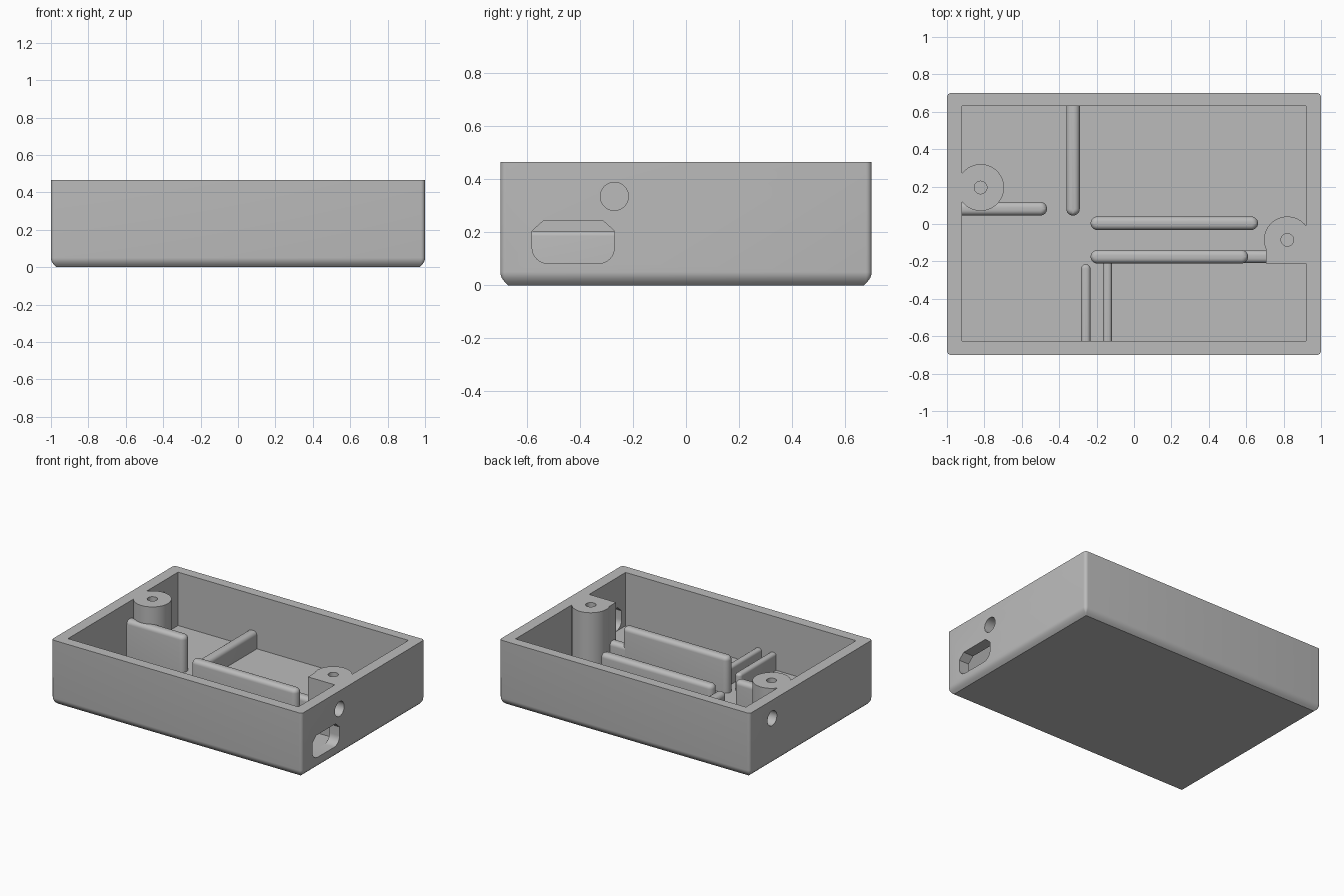
import bpy, bmesh, math

old = bpy.data.objects.get("Cube")
if old:
    bpy.data.objects.remove(old, do_unlink=True)

HEIGHT, FLOOR, LOW, TALL = 0.465, 0.08, 0.205, 0.34
WALL_X, FRONT_Y, BACK_Y = 0.92, -0.625, 0.63

grey = bpy.data.materials.new("matte grey")
grey.use_nodes = True
colour = (0.5, 0.5, 0.5, 1)
grey.diffuse_color = colour
grey.node_tree.nodes["Principled BSDF"].inputs["Base Color"].default_value = colour


def loft(name, loops):
    """Closed solid through a stack of loops with equal point counts."""
    bm = bmesh.new()
    rings = [[bm.verts.new(p) for p in loop] for loop in loops]
    for a, b in zip(rings, rings[1:]):
        for i in range(len(a)):
            j = (i + 1) % len(a)
            bm.faces.new((a[i], a[j], b[j], b[i]))
    bm.faces.new(rings[0][::-1])
    bm.faces.new(rings[-1])
    bmesh.ops.recalc_face_normals(bm, faces=bm.faces)
    mesh = bpy.data.meshes.new(name)
    bm.to_mesh(mesh)
    bm.free()
    mesh.materials.append(grey)
    ob = bpy.data.objects.new(name, mesh)
    bpy.context.collection.objects.link(ob)
    return ob


def activate(ob):
    bpy.ops.object.select_all(action='DESELECT')
    ob.select_set(True)
    bpy.context.view_layer.objects.active = ob


def smooth(ob):
    activate(ob)
    bpy.ops.object.shade_smooth_by_angle(angle=math.radians(32))


def arc(cx, cy, r, start, end, n):
    angles = [math.radians(start + (end - start) * i / n) for i in range(n + 1)]
    return [(cx + r * math.cos(a), cy + r * math.sin(a)) for a in angles]


def rounded_rect(x0, x1, y0, y1, r, inset, z):
    """Rounded rectangle shrunk evenly by the inset, at height z."""
    x0, x1, y0, y1 = x0 + inset, x1 - inset, y0 + inset, y1 - inset
    r = max(r - inset, 0.003)
    corners = [(x1 - r, y1 - r), (x0 + r, y1 - r), (x0 + r, y0 + r), (x1 - r, y0 + r)]
    pts = []
    for k, (cx, cy) in enumerate(corners):
        pts += arc(cx, cy, r, 90 * k, 90 * k + 90, 6)
    return [(x, y, z) for x, y in pts]


def cut(target, cutter):
    cutter.hide_render = True
    mod = target.modifiers.new("cut", 'BOOLEAN')
    mod.operation = 'DIFFERENCE'
    mod.solver = 'EXACT'
    mod.object = cutter
    activate(target)
    bpy.ops.object.modifier_apply(modifier=mod.name)
    bpy.data.objects.remove(cutter, do_unlink=True)


def prism_z(name, pts, z0, z1):
    return loft(name, [[(x, y, z) for x, y in pts] for z in (z0, z1)])


def prism_x(name, pts, x0, x1):
    return loft(name, [[(x, y, z) for y, z in pts] for x in (x0, x1)])


# Tray body with a softened lower edge
profile = [(0.03, 0), (0.016, 0.013), (0.006, 0.027), (0.001, 0.04), (0, 0.05), (0, HEIGHT)]
tray = loft("tray_body", [rounded_rect(-1, 1, -0.7, 0.7, 0.022, d, z) for d, z in profile])

# Cavity outline leaves two screw posts standing against the side walls
right_post, left_post, post_r = (0.82, -0.085), (-0.82, 0.195), 0.125
touch = math.degrees(math.acos(0.8))
outline = [(-WALL_X, FRONT_Y), (WALL_X, FRONT_Y), (WALL_X, -0.21), (0.706, -0.21)]
outline += arc(*right_post, post_r, 204, touch, 28)
outline += [(WALL_X, BACK_Y), (-WALL_X, BACK_Y)]
outline += arc(*left_post, post_r, 180 - touch, touch - 180, 40)
cut(tray, prism_z("cavity_cutter", outline, FLOOR, HEIGHT + 0.1))

# Screw holes in the posts
for post in (right_post, left_post):
    cut(tray, prism_z("screw_cutter", arc(*post, 0.034, 0, 345, 23), 0.15, HEIGHT + 0.1))

# Round holes through both side walls
for y, x0, x1 in ((-0.27, 0.88, 1.1), (0.445, -1.1, -0.88)):
    cut(tray, prism_x("round_cutter", arc(y, 0.335, 0.053, 0, 352.5, 47), x0, x1))

# Connector slot: rounded below, chamfered above
slot = arc(-0.52, 0.142, 0.06, 180, 270, 8) + arc(-0.33, 0.142, 0.06, 270, 360, 8)
slot += [(-0.27, 0.205), (-0.315, 0.245), (-0.535, 0.245), (-0.58, 0.205)]
cut(tray, prism_x("slot_cutter", slot, 0.88, 1.1))
smooth(tray)


# Floor ribs with rounded ends and tops
def rib(name, x0, x1, y0, y1, top):
    r = min(x1 - x0, y1 - y0) / 2
    f = r * 0.8
    loops = [rounded_rect(x0, x1, y0, y1, r, 0, FLOOR - 0.02)]
    for i in range(7):
        a = math.radians(15 * i)
        loops.append(rounded_rect(x0, x1, y0, y1, r, f * (1 - math.cos(a)),
                                  top - f + f * math.sin(a)))
    smooth(loft(name, loops))


rib("back_rib", -0.362, -0.29, 0.045, BACK_Y + 0.05, LOW)
rib("left_post_rib", -0.97, -0.465, 0.045, 0.118, TALL)
rib("long_low_rib", -0.232, 0.663, -0.032, 0.04, LOW)
rib("long_tall_rib", -0.232, 0.61, -0.211, -0.139, TALL)
rib("right_post_rib", 0.3, 0.78, -0.2095, -0.1405, LOW)
rib("front_rib_outer", -0.283, -0.233, FRONT_Y - 0.05, -0.215, LOW)
rib("front_rib_inner", -0.166, -0.118, FRONT_Y - 0.05, -0.16, LOW)
